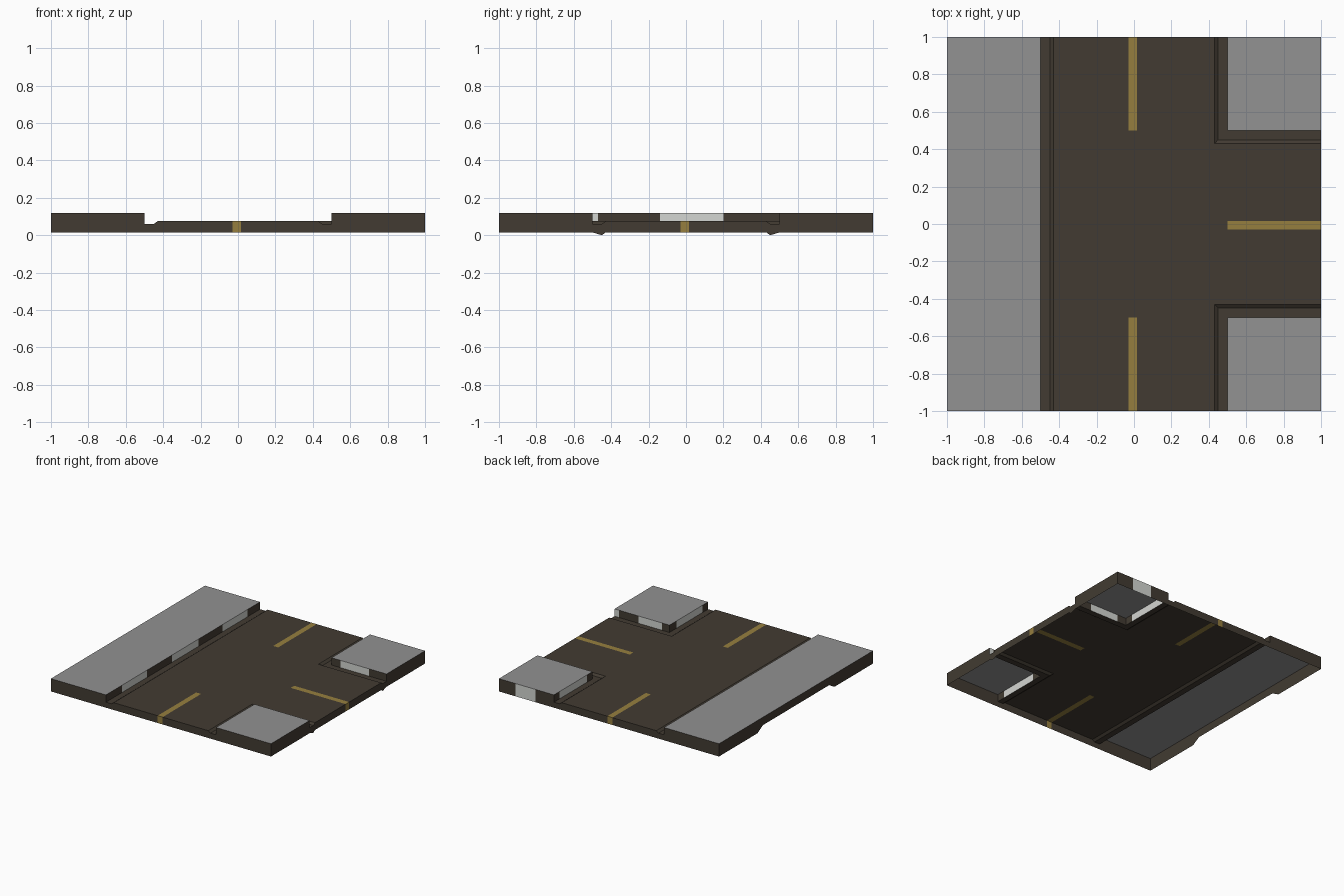
import bpy
from mathutils import Vector

cube = bpy.data.objects.get("Cube")
if cube:
    bpy.data.objects.remove(cube)


def material(name, rgb):
    # Eight-bit display colour converted to linear values
    lin = [((c / 255 + 0.055) / 1.055) ** 2.4 for c in rgb] + [1.0]
    m = bpy.data.materials.new(name)
    m.use_nodes = True
    m.diffuse_color = lin
    bsdf = next(n for n in m.node_tree.nodes if n.type == 'BSDF_PRINCIPLED')
    bsdf.inputs["Base Color"].default_value = lin
    return m


MATS = [material("asphalt", (66, 59, 50)), material("pavement_grey", (146, 146, 146)),
        material("lane_yellow", (150, 127, 63)), material("curb_white", (212, 214, 210))]
ASPHALT, GREY, YELLOW, WHITE = range(4)

BASE, DIP, ROAD, TOP = 0.015, 0.06, 0.075, 0.12
EDGE, LIP, FLAT = 0.5, 0.45, 0.43        # curb line, gutter lip, start of flat road
L0, L1 = -0.03, 0.015                    # lane line limits


def sheet(name, polys):
    """Each polygon is (points, facing direction, colour index)."""
    verts, faces = [], []
    for pts, facing, _ in polys:
        p = [Vector(v) for v in pts]
        n = (p[2] - p[0]).cross(p[3] - p[1])
        if n.dot(Vector(facing)) < 0:
            p.reverse()
        faces.append(range(len(verts), len(verts) + len(p)))
        verts += p
    mesh = bpy.data.meshes.new(name)
    mesh.from_pydata(verts, [], [list(f) for f in faces])
    for m in MATS:
        mesh.materials.append(m)
    for face, poly in zip(mesh.polygons, polys):
        face.material_index = poly[2]
    ob = bpy.data.objects.new(name, mesh)
    bpy.context.collection.objects.link(ob)
    return ob


def flat(x0, x1, y0, y1, z, colour):
    return ([(x0, y0, z), (x1, y0, z), (x1, y1, z), (x0, y1, z)], (0, 0, 1), colour)


def wall(place, facing, columns, paint):
    """Vertical wall through (position, top, bottom) columns."""
    out = []
    for (a, at, ab), (b, bt, bb) in zip(columns, columns[1:]):
        if b - a > 1e-5:
            pts = [place(a, ab), place(b, bb), place(b, bt), place(a, at)]
            out.append((pts, facing, paint((a + b) / 2)))
    return out


def inside(spans, colour):
    return lambda u: colour if any(a < u < b for a, b in spans) else ASPHALT


# Road deck with painted lane lines
deck = []
xs = [-FLAT, L0, L1, FLAT, EDGE, 1]
ys = [-1, -EDGE, -FLAT, L0, L1, FLAT, EDGE, 1]
for x0, x1 in zip(xs, xs[1:]):
    for y0, y1 in zip(ys, ys[1:]):
        x, y = (x0 + x1) / 2, (y0 + y1) / 2
        if x > FLAT and abs(y) > FLAT:
            continue
        lane = (L0 < x < L1 and abs(y) > EDGE) or (x > EDGE and L0 < y < L1)
        deck.append(flat(x0, x1, y0, y1, ROAD, YELLOW if lane else ASPHALT))
sheet("road_deck", deck)

# Pavement slabs
sheet("long_pavement", [flat(-1, -EDGE, -1, 1, TOP, GREY)])
sheet("front_corner_pavement", [flat(EDGE, 1, -1, -EDGE, TOP, GREY)])
sheet("back_corner_pavement", [flat(EDGE, 1, EDGE, 1, TOP, GREY)])

# Gutters: a straight one, and two mitred round the corners
steps = [(EDGE, DIP), (LIP, DIP), (FLAT, ROAD)]
straight, corners = [], {-1: [], 1: []}
for (a, za), (b, zb) in zip(steps, steps[1:]):
    straight.append(([(-a, -1, za), (-b, -1, zb), (-b, 1, zb), (-a, 1, za)],
                     (0, 0, 1), ASPHALT))
    for s in corners:
        pa = [(a, s, za), (a, s * a, za), (1, s * a, za)]
        pb = [(b, s, zb), (b, s * b, zb), (1, s * b, zb)]
        for i in range(2):
            corners[s].append(([pa[i], pa[i + 1], pb[i + 1], pb[i]], (0, 0, 1), ASPHALT))
sheet("long_gutter", straight)
sheet("front_corner_gutter", corners[-1])
sheet("back_corner_gutter", corners[1])


# Curbs with painted white blocks
def curb(place, facing, start, end, spans):
    cuts = sorted({start, end, *(u for s in spans for u in s)})
    return wall(place, facing, [(u, TOP, DIP) for u in cuts], inside(spans, WHITE))


sheet("long_curb", curb(lambda u, z: (-EDGE, u, z), (1, 0, 0), -1, 1,
                        [(-0.79, -0.47), (-0.14, 0.2), (0.51, 0.84)]))
for name, s, side, along in (
        ("front_corner_curb", -1, (-0.93, -0.59), [(0.57, 0.78), (0.96, 1)]),
        ("back_corner_curb", 1, (0.57, 0.93), [(0.58, 0.84)])):
    lo, hi = sorted((s, s * EDGE))
    sheet(name,
          curb(lambda u, z: (EDGE, u, z), (-1, 0, 0), lo, hi, [side])
          + curb(lambda u, z: (u, s * EDGE, z), (0, -s, 0), EDGE, 1, along))

# Outer skirts: the underside stays open
left = [(-1, TOP), (-EDGE, TOP), (-EDGE, DIP), (-LIP, DIP), (-FLAT, ROAD), (L0, ROAD)]
right = [(L1, ROAD), (FLAT, ROAD), (LIP, DIP), (EDGE, DIP), (EDGE, TOP)]
profile = [(u, t, BASE) for u, t in left + right]
lane_paint = inside([(L0, L1)], YELLOW)
sheet("front_skirt", wall(lambda u, z: (u, -1, z), (0, -1, 0),
                          profile + [(1, TOP, BASE)], lane_paint))


def back_paint(u):
    return WHITE if 0.68 < u < 0.84 else lane_paint(u)


sheet("back_skirt", wall(lambda u, z: (u, 1, z), (0, 1, 0),
                         profile + [(u, TOP, BASE) for u in (0.67, 0.85, 1)], back_paint))

# Side road skirt, dipping below the gutters
side = [(u, t, 0 if abs(u) == LIP else BASE) for u, t, _ in profile] + [(1, TOP, BASE)]
sheet("left_skirt", wall(lambda u, z: (1, u, z), (1, 0, 0), side, lane_paint))

# Closed side skirt, raised along the middle
raised = [(u, TOP, 0.055 if abs(u) == FLAT else BASE)
          for u in (-1, -EDGE, -FLAT, FLAT, EDGE, 1)]
sheet("right_skirt", wall(lambda u, z: (-1, u, z), (-1, 0, 0), raised, lambda u: ASPHALT))
